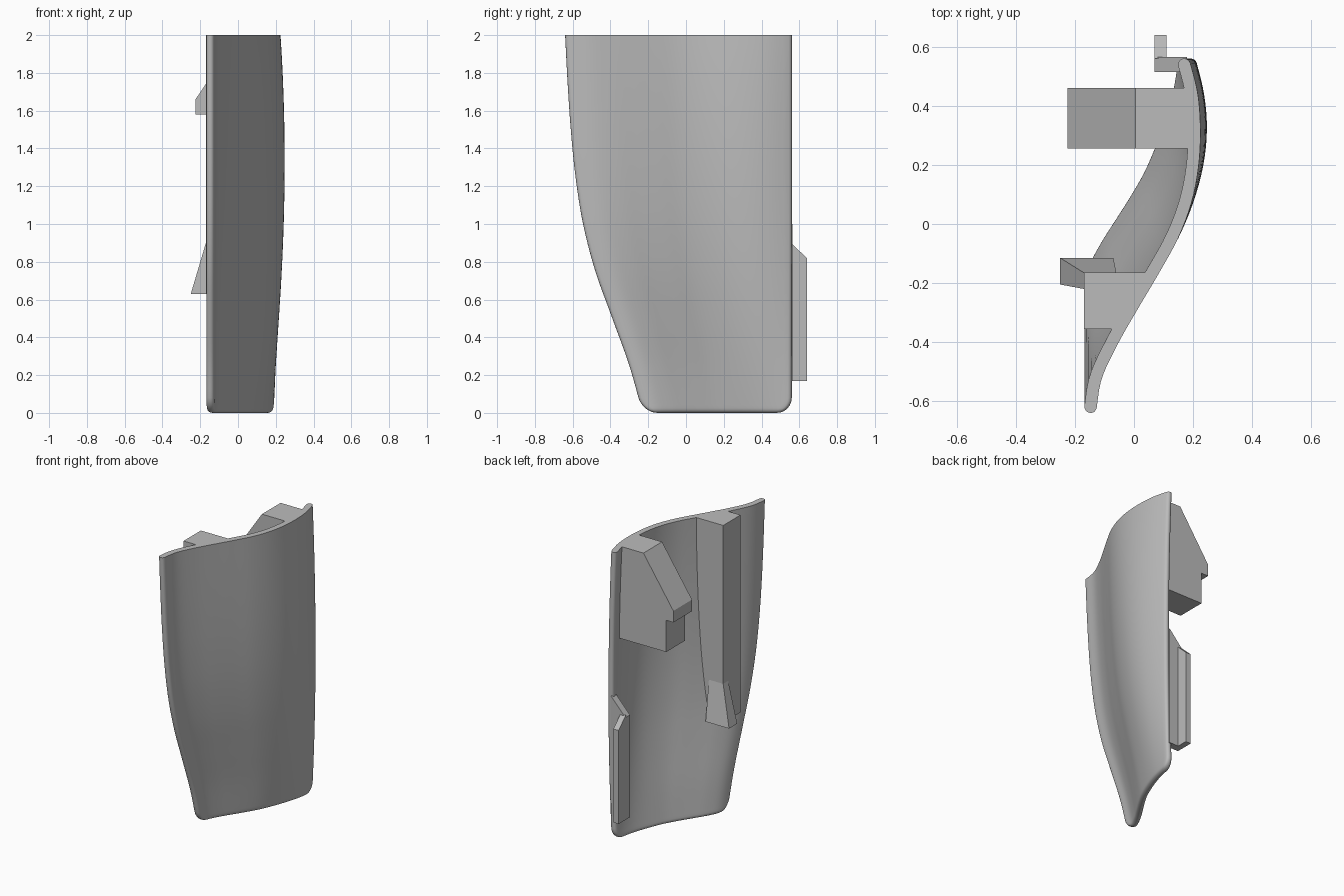
import bpy, bmesh, math

cube = bpy.data.objects.get("Cube")
if cube:
    bpy.data.objects.remove(cube, do_unlink=True)

grey = bpy.data.materials.new("plain_grey")
grey.use_nodes = True
grey.diffuse_color = (0.5, 0.5, 0.5, 1)
grey.node_tree.nodes["Principled BSDF"].inputs["Base Color"].default_value = (0.5, 0.5, 0.5, 1)


def loft(name, rings, smooth=False):
    """Skin a list of equal-length point rings and cap both ends."""
    bm = bmesh.new()
    rows = [[bm.verts.new(p) for p in ring] for ring in rings]
    n = len(rows[0])
    for a, b in zip(rows, rows[1:]):
        for i in range(n):
            j = (i + 1) % n
            bm.faces.new((a[i], a[j], b[j], b[i]))
    bm.faces.new(rows[0])
    bm.faces.new(rows[-1])
    bmesh.ops.recalc_face_normals(bm, faces=bm.faces)
    mesh = bpy.data.meshes.new(name)
    bm.to_mesh(mesh)
    bm.free()
    mesh.materials.append(grey)
    obj = bpy.data.objects.new(name, mesh)
    bpy.context.collection.objects.link(obj)
    if smooth:
        bpy.ops.object.select_all(action='DESELECT')
        obj.select_set(True)
        bpy.context.view_layer.objects.active = obj
        bpy.ops.object.shade_smooth_by_angle(angle=math.radians(45))
    return obj


def spline(values, t):
    """Smooth curve through evenly spaced values, t from 0 to 1."""
    last = len(values) - 1
    t = min(max(t, 0), 1) * last
    i = min(int(t), last - 1)
    f = t - i
    b, c = values[i], values[i + 1]
    a = values[i - 1] if i else 2 * b - c
    d = values[i + 2] if i + 2 <= last else 2 * c - b
    return b + f * ((c - a) + f * ((2 * a - 5 * b + 4 * c - d) + f * (3 * b - 3 * c + d - a))) / 2


# Panel shape: front edge by height, cross-sections at bottom, middle and top
BACK, HALF, CORNER, HEIGHT, MIDDLE = 0.56, 0.021, 0.08, 2.0, 1.3
FRONT = [-.23, -.30, -.39, -.48, -.545, -.585, -.61, -.627, -.64]
LOW = [-.15, -.135, -.095, -.045, .005, .05, .085, .115, .14, .158, .17]
MID = [-.15, -.13, -.078, -.01, .06, .13, .182, .215, .226, .215, .185]
TOP = [-.15, -.13, -.075, -.007, .064, .13, .175, .198, .204, .195, .165]


def front(z):
    return spline(FRONT, z / HEIGHT)


def mid_x(y, z):
    s = (y - front(z)) / (BACK - front(z))
    w_low = (z - MIDDLE) * (z - HEIGHT) / (MIDDLE * HEIGHT)
    w_mid = z * (z - HEIGHT) / (MIDDLE * (MIDDLE - HEIGHT))
    w_top = z * (z - MIDDLE) / (HEIGHT * (HEIGHT - MIDDLE))
    return w_low * spline(LOW, s) + w_mid * spline(MID, s) + w_top * spline(TOP, s)


def panel_ring(z):
    # rounded lower corners and thinned lower rim
    k = max(CORNER - z, 0)
    inset = CORNER - math.sqrt(CORNER ** 2 - k ** 2)
    rim = max(1 - z / HALF, 0)
    thick = HALF * max(math.sqrt(1 - rim ** 2), 0.25)
    y0, y1 = front(z) + inset, BACK - inset
    ends = [0, .002, .006, .012, HALF]
    n = 40
    inner_span = [y0 + HALF + (y1 - y0 - 2 * HALF) * i / n for i in range(1, n)]
    ys = [y0 + e for e in ends] + inner_span + [y1 - e for e in reversed(ends)]
    outer, inner = [], []
    for y in ys:
        d = min(y - y0, y1 - y, HALF) / HALF
        h = thick * math.sqrt(max(1 - (1 - d) ** 2, 0))
        x = mid_x(y, z)
        e = 0.005
        a, b = max(y - e, front(z)), min(y + e, BACK)
        slope = (mid_x(b, z) - mid_x(a, z)) / (b - a)
        length = math.hypot(1, slope)
        dx, dy = h / length, -h * slope / length
        outer.append((x + dx, y + dy, z))
        inner.append((x - dx, y - dy, z))
    return outer + inner[-2:0:-1]


heights = [0, .003, .008, .015, .025, .04, .06, .08] + [.08 + 1.92 * i / 40 for i in range(1, 41)]
loft("curved_panel", [panel_ring(z) for z in heights], smooth=True)

# Upper clip: hooked profile extruded along y
hook = [(.19, 2), (.005, 2), (-.225, 1.66), (-.225, 1.58), (-.17, 1.58), (-.17, 1.36), (.2, 1.36)]
loft("upper_clip", [[(x, y, z) for x, z in hook] for y in (.255, .46)])

# Long rib that follows the inside of the panel
RIB_FRONT, RIB_BACK, RIB_X = -.355, -.165, -.17
rib = []
for i in range(13):
    z = .63 + (HEIGHT - .63) * i / 12
    rib.append([(RIB_X, RIB_FRONT, z), (RIB_X, RIB_BACK, z),
                (mid_x(RIB_BACK, z), RIB_BACK, z), (mid_x(RIB_FRONT, z), RIB_FRONT, z)])
loft("long_rib", rib)

# Flared catch at the foot of the rib
loft("rib_catch", [
    [(-.25, -.205, .63), (-.25, -.115, .63), (-.07, -.115, .63), (-.15, -.22, .63)],
    [(-.17, -.22, .9), (-.17, -.165, .9), (-.06, -.165, .9), (-.1, -.22, .9)]])

# Back rail: base with a top sloping inward, and a lip sloping backward
base = [(.07, .17), (.18, .17), (.18, 1.0), (.07, .88)]
loft("rail_base", [[(x, y, z) for x, z in base] for y in (.515, .565)])
lip = [(.56, .17), (.64, .17), (.64, .82), (.56, .895)]
loft("rail_lip", [[(x, y, z) for y, z in lip] for x in (.07, .11)])
